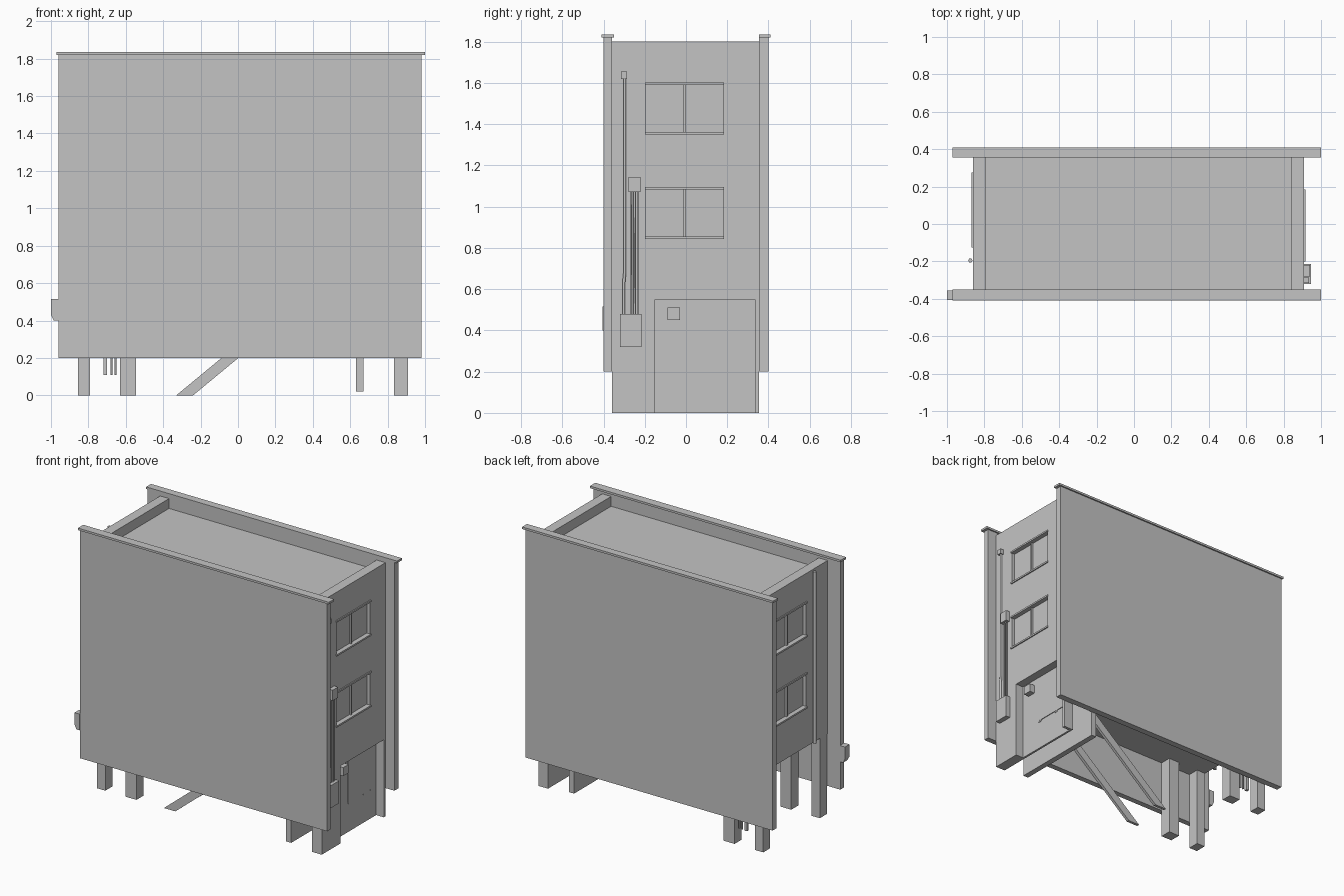
import bpy
import bmesh
from mathutils import Vector

cube = bpy.data.objects.get("Cube")
if cube:
    bpy.data.objects.remove(cube, do_unlink=True)

GREY = (0.55, 0.55, 0.55, 1)
grey = bpy.data.materials.new("plain_grey")
grey.use_nodes = True
grey.diffuse_color = GREY
grey.node_tree.nodes["Principled BSDF"].inputs["Base Color"].default_value = GREY


def finish(name, bm):
    mesh = bpy.data.meshes.new(name)
    bmesh.ops.recalc_face_normals(bm, faces=bm.faces)
    bm.to_mesh(mesh)
    bm.free()
    mesh.materials.append(grey)
    obj = bpy.data.objects.new(name, mesh)
    bpy.context.collection.objects.link(obj)
    return obj


def box(name, x, y, z):
    """Box from three (low, high) ranges."""
    bm = bmesh.new()
    bmesh.ops.create_cube(bm, size=1)
    for v in bm.verts:
        v.co = Vector([r[0] if c < 0 else r[1] for c, r in zip(v.co, (x, y, z))])
    return finish(name, bm)


def prism(name, profile, y0, y1):
    """Side profile in x and z, extruded along y."""
    bm = bmesh.new()
    face = bm.faces.new([bm.verts.new((x, y0, z)) for x, z in profile])
    made = bmesh.ops.extrude_face_region(bm, geom=[face])
    moved = [g for g in made["geom"] if isinstance(g, bmesh.types.BMVert)]
    bmesh.ops.translate(bm, verts=moved, vec=(0, y1 - y0, 0))
    return finish(name, bm)


def pipe(name, points, radius):
    curve = bpy.data.curves.new(name, "CURVE")
    curve.dimensions = "3D"
    curve.bevel_depth = radius
    curve.bevel_resolution = 1
    curve.use_fill_caps = True
    spline = curve.splines.new("POLY")
    spline.points.add(len(points) - 1)
    for p, co in zip(spline.points, points):
        p.co = (*co, 1)
    curve.materials.append(grey)
    obj = bpy.data.objects.new(name, curve)
    bpy.context.collection.objects.link(obj)
    return obj


def cut(target, x, y, z):
    """Subtract a box and discard the cutter."""
    cutter = box("cutter", x, y, z)
    cutter.hide_render = True
    mod = target.modifiers.new("opening", "BOOLEAN")
    mod.operation = "DIFFERENCE"
    mod.solver = "EXACT"
    mod.object = cutter
    bpy.context.view_layer.objects.active = target
    bpy.ops.object.modifier_apply(modifier=mod.name)
    bpy.data.objects.remove(cutter, do_unlink=True)


LEFT_END, RIGHT_END = -0.86, 0.91
CEILING, ROOF = 0.57, 1.73
DEPTH = (-0.36, 0.355)

# Upper storeys and roof parapets
body = box("upper_floors", (LEFT_END, RIGHT_END), DEPTH, (CEILING, ROOF))
box("left_parapet", (LEFT_END, -0.79), DEPTH, (ROOF, 1.8))
box("right_parapet", (0.84, RIGHT_END), DEPTH, (ROOF, 1.8))

# Tall side walls with capping strips
for side, y, cap in (("front", (-0.4, -0.36), (-0.41, -0.35)),
                     ("back", (0.355, 0.4), (0.355, 0.41))):
    box(side + "_party_wall", (-0.96, 0.98), y, (0.2, 1.82))
    box(side + "_wall_cap", (-0.97, 1.0), cap, (1.82, 1.835))

# Recessed two-pane windows with sill and head trim on both ends
for end, face, sign, (y0, y1) in (("right", RIGHT_END, 1, (-0.195, 0.18)),
                                  ("left", LEFT_END, -1, (-0.12, 0.27))):
    def span(inner, outer):
        return sorted((face + sign * inner, face + sign * outer))

    for floor, z0 in (("lower", 0.85), ("upper", 1.355)):
        z1, mid = z0 + 0.24, (y0 + y1) / 2
        label = end + "_" + floor + "_window_"
        cut(body, span(-0.025, 0.05), (y0, y1), (z0, z1))
        box(label + "mullion", span(-0.025, -0.012), (mid - 0.006, mid + 0.006), (z0, z1))
        for part, z in (("sill", z0), ("head", z1)):
            box(label + part, span(-0.025, 0.008), (y0 - 0.005, y1 + 0.005),
                (z - 0.006, z + 0.006))

# Ground floor entrance wall, shallow recess and inner wall
entrance = box("entrance_wall", (0.835, RIGHT_END), DEPTH, (0, CEILING))
cut(entrance, (0.85, 1.0), (-0.15, 0.335), (-0.1, 0.55))
box("inner_wall", (0.63, 0.67), DEPTH, (0.02, CEILING))
box("entrance_panel", (0.85, 0.855), (0.015, 0.29), (0.21, 0.545))
for y in (0.03, 0.2, 0.28):
    box("panel_foot", (0.85, 0.854), (y - 0.012, y + 0.012), (0.2, 0.21))
box("entrance_lamp", (0.85, 0.89), (-0.09, -0.03), (0.45, 0.51))

# Ground floor columns at the open end
for label, x in (("outer", (-0.855, -0.79)), ("inner", (-0.63, -0.545))):
    box("front_" + label + "_column", x, (-0.36, -0.28), (0, CEILING))
    box("back_" + label + "_column", x, (0.28, 0.355), (0, CEILING))

# Stair stringers rising below the upper floors
stringer = [(-0.33, 0), (-0.24, 0), (0.45, CEILING), (0.36, CEILING)]
for label, y in (("front", -0.36), ("back", -0.08)):
    prism(label + "_stair_stringer", stringer, y, y + 0.02)

# Service boxes and conduits on the right end
box("meter_box", (0.905, 0.945), (-0.32, -0.215), (0.32, 0.48))
box("junction_box", (0.905, 0.94), (-0.28, -0.22), (1.07, 1.145))
box("conduit_head", (0.905, 0.935), (-0.315, -0.285), (1.62, 1.655))
pipe("tall_conduit", [(0.92, -0.302, 0.47), (0.92, -0.302, 0.63),
                      (0.92, -0.297, 0.68), (0.92, -0.297, 1.63)], 0.008)
for y in (-0.266, -0.25, -0.234):
    pipe("short_conduit", [(0.92, y, 0.47), (0.92, y, 1.08)], 0.005)

# Drainpipe on the left end
pipe("drainpipe", [(-0.875, -0.195, CEILING), (-0.875, -0.195, 1.79)], 0.012)

# Pipes behind the back wall at the open end
box("wide_service_pipe", (-0.72, -0.7), (0.325, 0.345), (0.11, CEILING))
for x in (-0.677, -0.655):
    pipe("thin_service_pipe", [(x, 0.335, 0.11), (x, 0.335, CEILING)], 0.006)

# Wall box with chamfered lower corner on the front wall's end
prism("wall_lamp_box", [(-0.96, 0.4), (-0.985, 0.4), (-1.0, 0.43),
                        (-1.0, 0.515), (-0.96, 0.515)], -0.405, -0.355)
